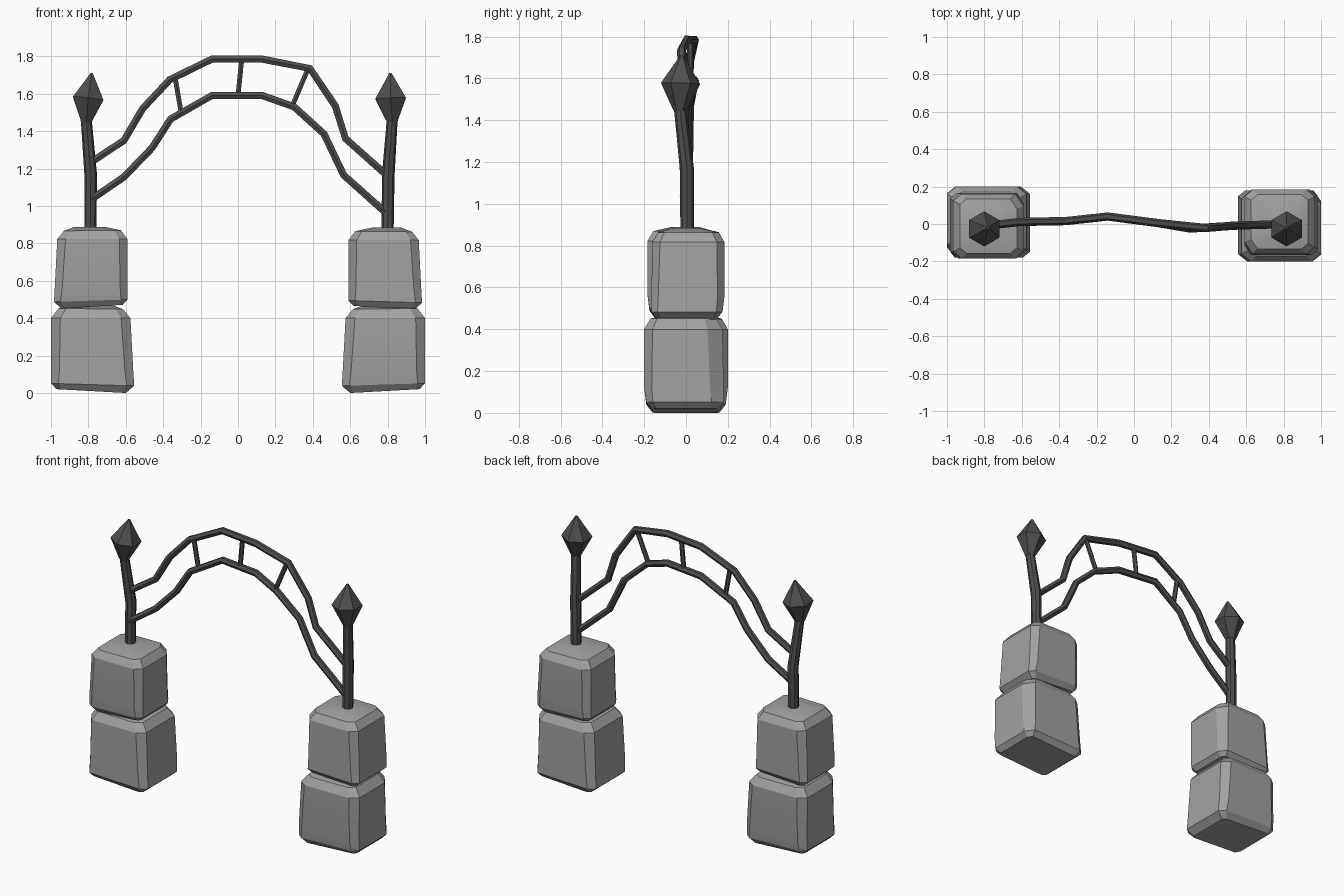
import bpy, bmesh, math
from mathutils import Vector, Matrix

cube = bpy.data.objects.get("Cube")
if cube:
    bpy.data.objects.remove(cube)


def material(name, value):
    m = bpy.data.materials.new(name)
    m.use_nodes = True
    colour = (value, value, value, 1)
    m.diffuse_color = colour
    m.node_tree.nodes["Principled BSDF"].inputs["Base Color"].default_value = colour
    return m


STONE = material("grey stone", 0.36)
IRON = material("dark iron", 0.08)


def finish(name, bm, mat, angle):
    bmesh.ops.recalc_face_normals(bm, faces=bm.faces)
    mesh = bpy.data.meshes.new(name)
    bm.to_mesh(mesh)
    bm.free()
    mesh.materials.append(mat)
    obj = bpy.data.objects.new(name, mesh)
    bpy.context.collection.objects.link(obj)
    bpy.ops.object.select_all(action="DESELECT")
    obj.select_set(True)
    bpy.context.view_layer.objects.active = obj
    bpy.ops.object.shade_smooth_by_angle(angle=math.radians(angle))
    return obj


def loft(bm, rings):
    """Skin a stack of equal rings and cap both ends."""
    rows = [[bm.verts.new(p) for p in ring] for ring in rings]
    for a, b in zip(rows, rows[1:]):
        for i in range(len(a)):
            j = (i + 1) % len(a)
            bm.faces.new((a[i], a[j], b[j], b[i]))
    bm.faces.new(rows[0])
    bm.faces.new(rows[-1])


def cut_rectangle(x0, x1, y0, y1, z, tilt, cut):
    """Rectangle with four cut corners; the front left cut is the deepest."""
    a, b = cut, cut * 0.8
    points = [(x0 + a, y0), (x1 - a, y0), (x1, y0 + b), (x1, y1 - b),
              (x1 - a, y1), (x0 + a, y1), (x0, y1 - b), (x0, y0 + b * 1.8)]
    return [Vector((x, y, z - tilt * x)) for x, y in points]


# Rough stone block, reused turned and scaled: x0, x1, y0, y1, z, tilt, cut
STONE_RINGS = [
    (-0.19, 0.18, -0.15, 0.16, 0.01, 0.055, 0.02),
    (-0.22, 0.225, -0.18, 0.19, 0.045, 0.03, 0.04),
    (-0.22, 0.22, -0.18, 0.20, 0.12, 0, 0.045),
    (-0.22, 0.205, -0.175, 0.20, 0.40, 0, 0.05),
    (-0.18, 0.165, -0.145, 0.17, 0.45, 0.01, 0.04),
    (-0.08, 0.10, -0.07, 0.08, 0.472, 0, 0.03),
]


def stone(name, x, z, turn, scale):
    bm = bmesh.new()
    loft(bm, [cut_rectangle(*r) for r in STONE_RINGS])
    bm.transform(Matrix.Translation((x, 0, z)) @ Matrix.Rotation(turn, 4, "Z")
                 @ Matrix.Diagonal((*scale, 1)))
    finish(name, bm, STONE, 25)


SMALL = (0.885, 0.92, 0.925)
stone("left_lower_stone", 0.78, 0, math.pi, (1, 1, 1))
stone("left_upper_stone", 0.785, 0.447, 0, SMALL)
stone("right_lower_stone", -0.78, 0, 0, (1, 1, 1))
stone("right_upper_stone", -0.785, 0.452, math.pi, SMALL)


def sway(x):
    """Sideways wander of the arch along its length."""
    keys = [(-0.8, -0.01), (-0.6, 0.012), (-0.37, 0.015), (-0.14, 0.04),
            (0.1, 0.01), (0.32, -0.028), (0.5, -0.01), (0.82, 0)]
    for (xa, ya), (xb, yb) in zip(keys, keys[1:]):
        if x <= xb:
            return ya + (yb - ya) * (x - xa) / (xb - xa)
    return 0


def bar(name, points, radii, sides=6):
    """Mitred bar along a path of points."""
    pts = [Vector(p) for p in points]
    rings = []
    for i, p in enumerate(pts):
        d = (pts[min(i + 1, len(pts) - 1)] - pts[max(i - 1, 0)]).normalized()
        u = Vector((0, 1, 0))
        u = (u - d * u.dot(d)).normalized()
        v = d.cross(u)
        r = radii[min(i, len(radii) - 1)]
        angles = [math.tau * k / sides for k in range(sides)]
        rings.append([p + (u * math.cos(a) + v * math.sin(a)) * r for a in angles])
    bm = bmesh.new()
    loft(bm, rings)
    return finish(name, bm, IRON, 35)


def arch_bar(name, path, radius):
    bar(name, [(x, sway(x), z) for x, z in path], [radius])


# Leaning posts with pointed finials
for side, base, mid, top, tip in (("right", -0.79, -0.787, -0.812, -0.782),
                                  ("left", 0.80, 0.803, 0.825, 0.815)):
    bar(side + "_post", [(base, 0.005, 0.86), (mid, 0.005, 1.16), (top, -0.03, 1.47)],
        [0.032, 0.034, 0.029], 8)
    bar(side + "_finial", [(top, -0.03, 1.445), ((top + tip) / 2 - 0.004, -0.026, 1.575),
                           (tip, -0.02, 1.71)], [0.03, 0.094, 0.007])

# Arch rails
arch_bar("upper_rail", [(-0.785, 1.235), (-0.61, 1.35), (-0.51, 1.52), (-0.365, 1.675),
                        (-0.14, 1.785), (0.13, 1.785), (0.385, 1.735), (0.52, 1.535),
                        (0.575, 1.36), (0.80, 1.16)], 0.022)
arch_bar("lower_rail", [(-0.785, 1.035), (-0.61, 1.155), (-0.46, 1.31), (-0.36, 1.465),
                        (-0.14, 1.59), (0.13, 1.59), (0.30, 1.53), (0.46, 1.385),
                        (0.565, 1.165), (0.80, 0.955)], 0.022)

# Rungs between the rails
for name, path in (("right_rung", [(-0.335, 1.68), (-0.305, 1.505)]),
                   ("middle_rung", [(0.02, 1.785), (0, 1.59)]),
                   ("left_rung", [(0.375, 1.735), (0.29, 1.535)])):
    arch_bar(name, path, 0.015)
